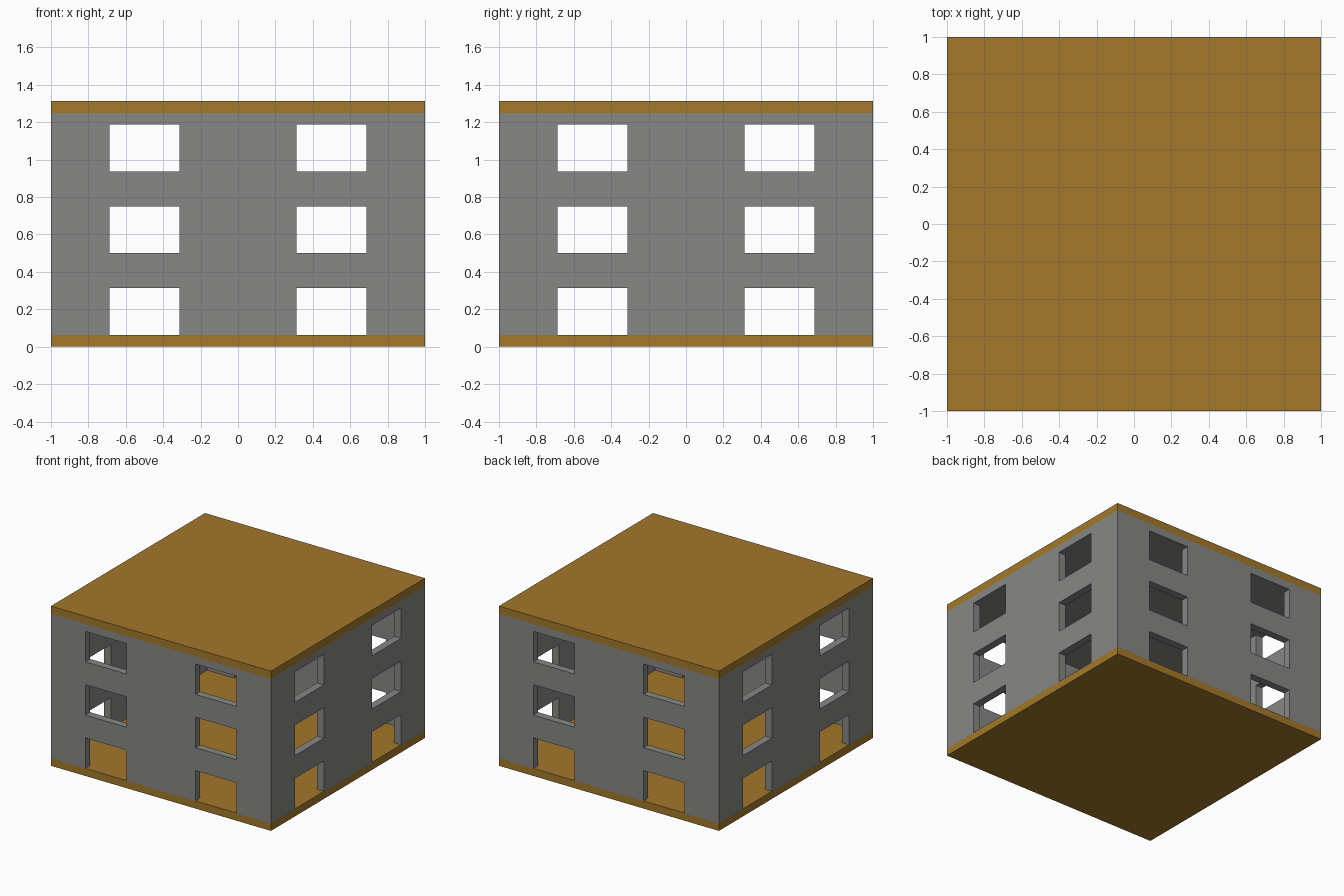
import bpy
import bmesh
from itertools import product
from mathutils import Vector

if "Cube" in bpy.data.objects:
    bpy.data.objects.remove(bpy.data.objects["Cube"], do_unlink=True)

UNIT = 0.0625            # slab and wall thickness
HALF = 1.0               # half of the building's width
WALL_TOP = 20 * UNIT
CEILING = 19 * UNIT
WIN_IN, WIN_OUT = 5 * UNIT, 11 * UNIT     # window edges measured from the centre
WIN_HEIGHT = 4 * UNIT
SILLS = [UNIT + 7 * UNIT * storey for storey in range(3)]


def make_material(name, color):
    mat = bpy.data.materials.new(name)
    mat.use_nodes = True
    mat.diffuse_color = color
    bsdf = mat.node_tree.nodes["Principled BSDF"]
    bsdf.inputs["Base Color"].default_value = color
    bsdf.inputs["Roughness"].default_value = 0.9
    return mat


def add_object(name, bm, mat):
    mesh = bpy.data.meshes.new(name)
    bm.to_mesh(mesh)
    bm.free()
    mesh.materials.append(mat)
    obj = bpy.data.objects.new(name, mesh)
    bpy.context.collection.objects.link(obj)
    return obj


def add_slab(name, bottom, mat):
    bm = bmesh.new()
    bmesh.ops.create_cube(bm, size=1)
    bmesh.ops.scale(bm, vec=(2 * HALF, 2 * HALF, UNIT), verts=bm.verts)
    bmesh.ops.translate(bm, vec=(0, 0, bottom + UNIT / 2), verts=bm.verts)
    return add_object(name, bm, mat)


def is_solid(p):
    """True inside the hollow wall shell, False in the room and the windows."""
    if max(abs(p.x), abs(p.y)) > HALF or not UNIT < p.z < WALL_TOP:
        return False
    if p.z > CEILING:
        return True
    inner = HALF - UNIT
    in_x, in_y = abs(p.x) < inner, abs(p.y) < inner
    if in_x and in_y:
        return False
    if in_x or in_y:
        along = abs(p.x) if in_x else abs(p.y)
        at_window = any(s < p.z < s + WIN_HEIGHT for s in SILLS)
        return not (at_window and WIN_IN < along < WIN_OUT)
    return True


def add_walls(name, mat):
    # Split the block along every wall and window edge, keep the boundary faces
    side = [WIN_IN, WIN_OUT, HALF - UNIT, HALF]
    plan = sorted([-v for v in side] + side)
    levels = sorted({UNIT, CEILING, WALL_TOP, *SILLS, *(s + WIN_HEIGHT for s in SILLS)})
    cuts = [plan, plan, levels]
    bm = bmesh.new()
    for cell in product(*(range(len(c) - 1) for c in cuts)):
        low = Vector([c[i] for c, i in zip(cuts, cell)])
        high = Vector([c[i + 1] for c, i in zip(cuts, cell)])
        mid = (low + high) / 2
        if not is_solid(mid):
            continue
        for axis, sign in product(range(3), (-1, 1)):
            beside = mid.copy()
            beside[axis] = (high if sign > 0 else low)[axis] + sign * 0.01
            if is_solid(beside):
                continue
            u, v = (axis + 1) % 3, (axis + 2) % 3
            loop = [(low, low), (high, low), (high, high), (low, high)]
            corners = []
            for a, b in loop[::sign]:
                p = (high if sign > 0 else low).copy()
                p[u], p[v] = a[u], b[v]
                corners.append(bm.verts.new(p))
            bm.faces.new(corners)
    bmesh.ops.remove_doubles(bm, verts=bm.verts, dist=0.0001)
    return add_object(name, bm, mat)


wood = make_material("ochre wood", (0.366, 0.188, 0.025, 1))
stone = make_material("grey stone", (0.242, 0.242, 0.235, 1))

# Floor and roof slabs, with the windowed shell between them
add_slab("floor_slab", 0, wood)
add_walls("walls", stone)
add_slab("roof_slab", WALL_TOP, wood)
